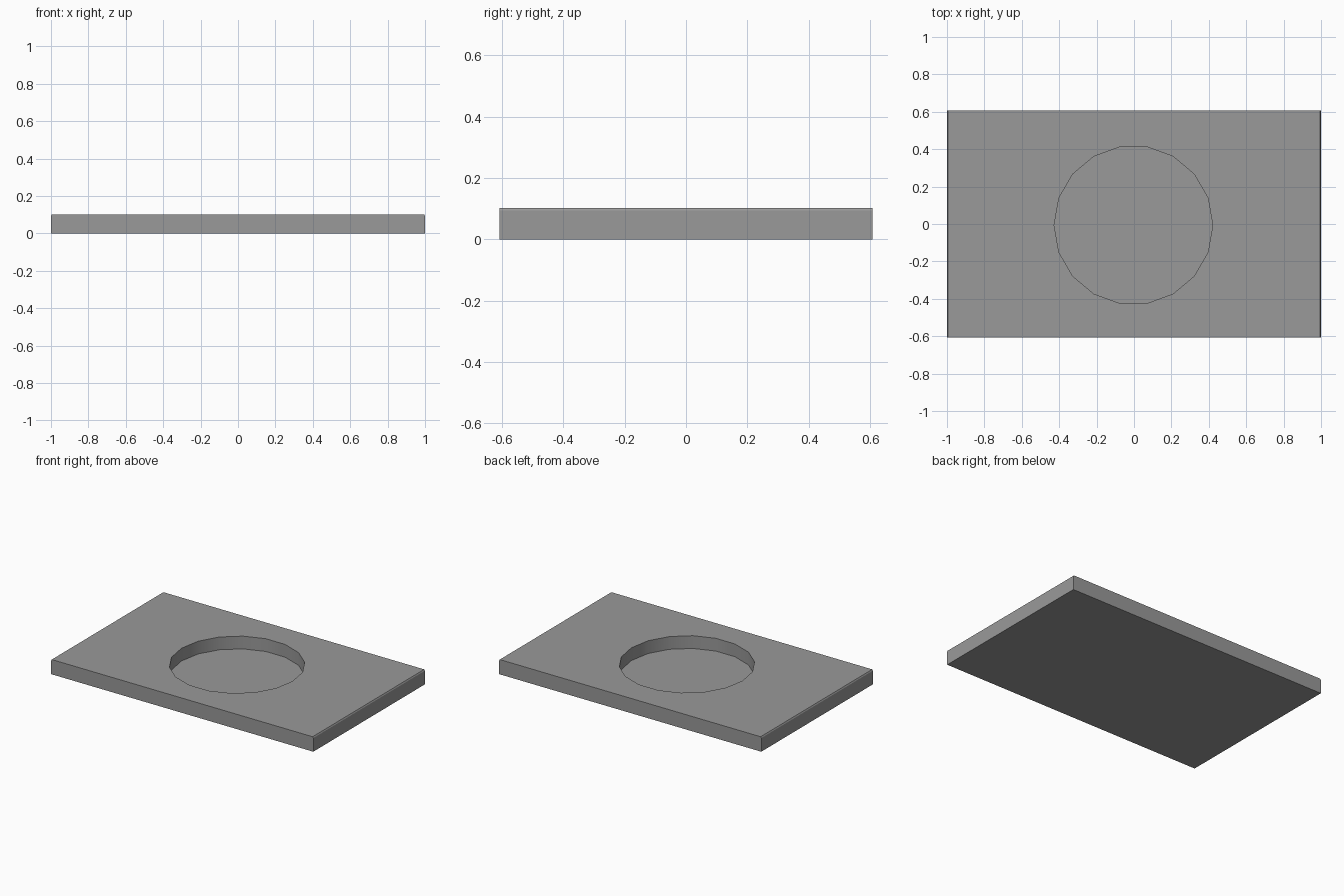
import bpy, bmesh, math

if "Cube" in bpy.data.objects:
    bpy.data.objects.remove(bpy.data.objects["Cube"])

HALF_X, HALF_Y, TOP = 1.0, 0.608, 0.102
CH_X, CH_Z = 0.005, 0.008           # tiny chamfer on the two end edges
RADIUS, FLOOR = 0.424, 0.014

# Plate: chamfered end profile extruded along y
profile = [(-HALF_X, 0), (HALF_X, 0), (HALF_X, TOP - CH_Z), (HALF_X - CH_X, TOP),
           (-HALF_X + CH_X, TOP), (-HALF_X, TOP - CH_Z)]
bm = bmesh.new()
face = bm.faces.new([bm.verts.new((x, -HALF_Y, z)) for x, z in profile])
ext = bmesh.ops.extrude_face_region(bm, geom=[face])
bmesh.ops.translate(bm, vec=(0, 2 * HALF_Y, 0),
                    verts=[v for v in ext["geom"] if isinstance(v, bmesh.types.BMVert)])
bmesh.ops.recalc_face_normals(bm, faces=bm.faces)
mesh = bpy.data.meshes.new("plate")
bm.to_mesh(mesh)
bm.free()
plate = bpy.data.objects.new("plate", mesh)
bpy.context.collection.objects.link(plate)

# Dark grey finish
grey = bpy.data.materials.new("dark_grey")
grey.diffuse_color = (0.32, 0.32, 0.32, 1)
grey.use_nodes = True
grey.node_tree.nodes["Principled BSDF"].inputs["Base Color"].default_value = grey.diffuse_color
mesh.materials.append(grey)

# Round 18-sided recess, with a vertex on the x axis
bpy.ops.mesh.primitive_cylinder_add(vertices=18, radius=RADIUS, depth=0.4,
                                    location=(-0.003, -0.006, FLOOR + 0.2),
                                    rotation=(0, 0, math.pi / 2))
cutter = bpy.context.object
cutter.name = "recess_cutter"
cutter.hide_render = True
cutter.data.materials.append(grey)

# Cut the recess, then discard the cutter
cut = plate.modifiers.new("recess", 'BOOLEAN')
cut.operation = 'DIFFERENCE'
cut.solver = 'EXACT'
cut.object = cutter
bpy.ops.object.select_all(action='DESELECT')
plate.select_set(True)
bpy.context.view_layer.objects.active = plate
bpy.ops.object.modifier_apply(modifier="recess")
bpy.data.objects.remove(cutter)

# Smooth round wall, sharp edges elsewhere
bpy.ops.object.shade_smooth_by_angle(angle=math.radians(25))
